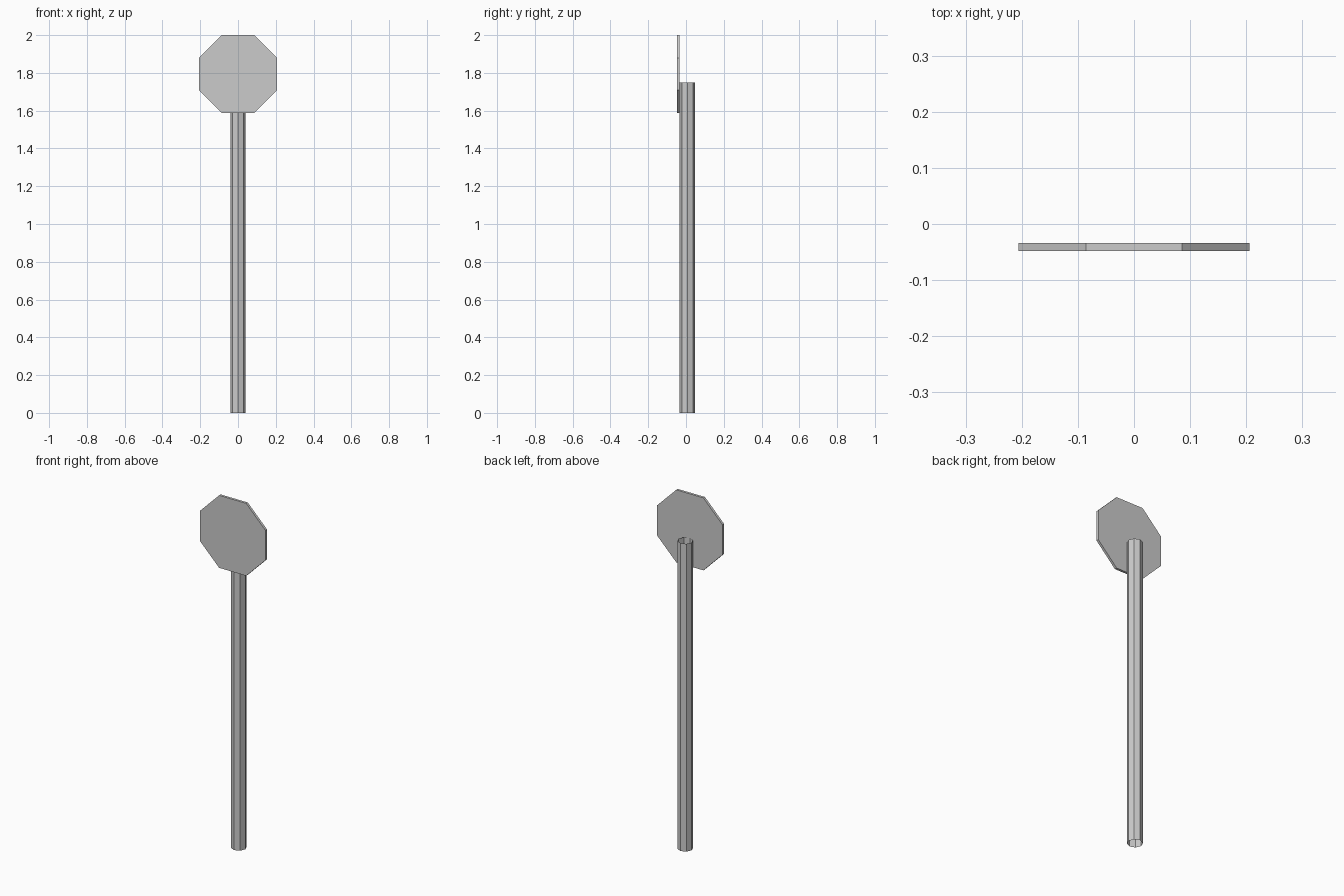
import bpy
import math

if "Cube" in bpy.data.objects:
    bpy.data.objects.remove(bpy.data.objects["Cube"])

# Open-ended eight-sided tube post, with edges on the x and y axes
bpy.ops.mesh.primitive_cylinder_add(
    vertices=8, radius=0.041, depth=1.75, end_fill_type='NOTHING',
    location=(0, 0.007, 0.875))
bpy.context.object.name = "post"

# Octagonal plate standing upright in front of the post, flat side up
apothem = 0.206
bpy.ops.mesh.primitive_cylinder_add(
    vertices=8, radius=apothem / math.cos(math.pi / 8), depth=0.014,
    location=(0, -0.041, 2 - apothem))
plate = bpy.context.object
plate.name = "sign_plate"
plate.rotation_mode = 'YXZ'
plate.rotation_euler = (math.pi / 2, 0, 0)
bpy.ops.object.transform_apply(location=False, rotation=True, scale=False)
plate.rotation_euler = (0, math.pi / 8, 0)
bpy.ops.object.transform_apply(location=False, rotation=True, scale=False)
